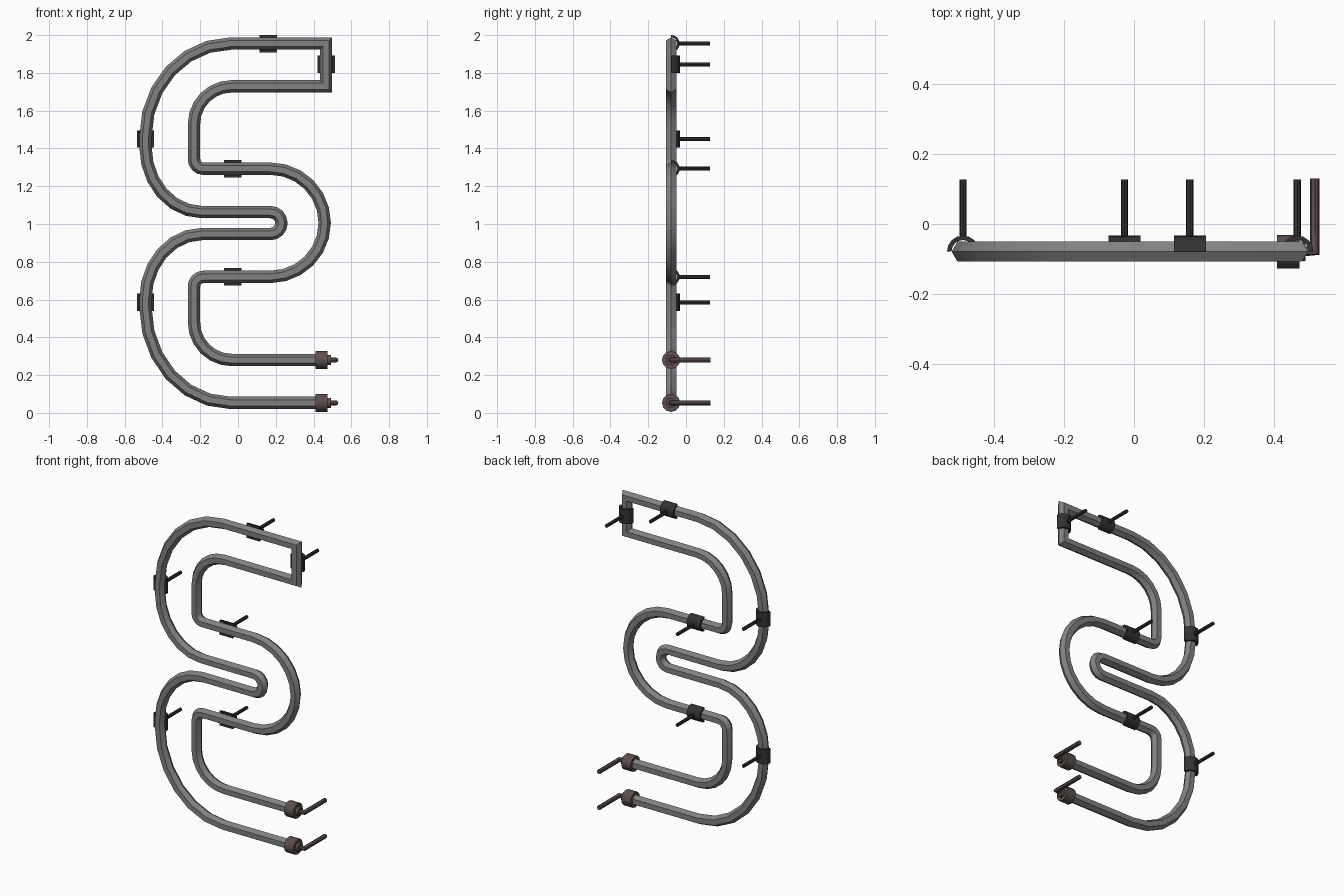
import bpy, bmesh, math
from mathutils import Vector

if "Cube" in bpy.data.objects:
    bpy.data.objects.remove(bpy.data.objects["Cube"])

Y = -0.079      # depth of the tube's centre line
BACK = 0.128    # how far the rods and wires reach backwards


def material(name, colour):
    m = bpy.data.materials.new(name)
    m.use_nodes = True
    m.diffuse_color = (*colour, 1)
    bsdf = m.node_tree.nodes["Principled BSDF"]
    bsdf.inputs["Base Color"].default_value = (*colour, 1)
    bsdf.inputs["Roughness"].default_value = 0.7
    return m


GLASS = material("grey tube", (0.22, 0.22, 0.22))
BRACKET = material("dark bracket", (0.032, 0.032, 0.032))
RUBBER = material("brown cap", (0.105, 0.076, 0.074))


def finish(name, bm, mat):
    bmesh.ops.recalc_face_normals(bm, faces=bm.faces)
    mesh = bpy.data.meshes.new(name)
    bm.to_mesh(mesh)
    bm.free()
    mesh.materials.append(mat)
    obj = bpy.data.objects.new(name, mesh)
    bpy.context.collection.objects.link(obj)
    bpy.ops.object.select_all(action='DESELECT')
    obj.select_set(True)
    bpy.context.view_layer.objects.active = obj
    bpy.ops.object.shade_smooth_by_angle(angle=math.radians(35))
    return obj


def sweep(name, path, up, radius, sides, mat):
    """Sweep a regular section along a flat path, with mitred corners."""
    bm = bmesh.new()
    path = [Vector(p) for p in path]
    up = Vector(up)
    rings = []
    for i, p in enumerate(path):
        before = (p - path[i - 1]).normalized() if i else None
        after = (path[i + 1] - p).normalized() if i + 1 < len(path) else before
        before = before or after
        side = (before + after).normalized().cross(up)
        miter = 1 / side.dot(before.cross(up))
        ring = []
        for k in range(sides):
            a = 2 * math.pi * k / sides
            ring.append(bm.verts.new(p + radius * (side * math.cos(a) * miter + up * math.sin(a))))
        rings.append(ring)
    for r, s in zip(rings, rings[1:]):
        for k in range(sides):
            j = (k + 1) % sides
            bm.faces.new((r[k], r[j], s[j], s[k]))
    bm.faces.new(rings[0])
    bm.faces.new(rings[-1])
    return finish(name, bm, mat)


def arc(cx, cz, rx, rz, start, end, steps=6):
    """Points on an elliptical arc in the front plane."""
    pts = []
    for i in range(steps + 1):
        a = math.radians(start + (end - start) * i / steps)
        pts.append((cx + rx * math.cos(a), Y, cz + rz * math.sin(a)))
    return pts


# One continuous bent tube, from the lower end round to the upper end
LOW, HIGH = 0.053, 0.28
path = [(0.43, Y, LOW)]
path += arc(-0.04, 0.56, 0.45, 0.507, 270, 180)
path += arc(-0.19, 0.60, 0.30, 0.347, 180, 90)
path += arc(0.172, 1.005, 0.058, 0.058, -90, 90, 8)
path += arc(-0.19, 1.41, 0.30, 0.347, 270, 180)
path += arc(-0.04, 1.46, 0.45, 0.495, 180, 90)
path += [(0.466, Y, 1.955), (0.466, Y, 1.729)]
path += arc(-0.033, 1.529, 0.20, 0.20, 90, 180)
path += arc(-0.183, 1.343, 0.05, 0.05, 180, 270, 4)
path += arc(0.172, 1.0065, 0.287, 0.2865, 90, -90, 12)
path += arc(-0.183, 0.67, 0.05, 0.05, 90, 180, 4)
path += arc(-0.033, HIGH + 0.2, 0.20, 0.20, 180, 270)
path += [(0.43, Y, HIGH)]
sweep("bent_tube", path, (0, 1, 0), 0.0325, 6, GLASS)

# End caps with a collar and a wire that turns to the back
for label, z in (("lower", LOW), ("upper", HIGH)):
    sweep(label + "_end_cap", [(0.41, Y, z), (0.474, Y, z)], (0, 0, 1), 0.048, 12, RUBBER)
    sweep(label + "_collar", [(0.47, Y, z), (0.492, Y, z)], (0, 0, 1), 0.027, 12, RUBBER)
    sweep(label + "_wire", [(0.49, Y, z), (0.518, Y + 0.003, z), (0.518, BACK + 0.003, z)],
          (0, 0, 1), 0.0135, 8, RUBBER)


def clip(name, x, z, upright):
    """Half-round shell hugging the back of the tube, plus a wall rod."""
    bm = bmesh.new()
    half = 0.046
    along = Vector((0, 0, 1)) if upright else Vector((1, 0, 0))
    across = Vector((1, 0, 0)) if upright else Vector((0, 0, 1))
    centre = Vector((x, Y, z)) - along * half
    angles = [math.pi * i / 8 for i in range(9)]
    outline = [(half, a) for a in angles] + [(0.033, a) for a in reversed(angles)]
    verts = [bm.verts.new(centre + r * (across * math.cos(a) + Vector((0, math.sin(a), 0))))
             for r, a in outline]
    face = bm.faces.new(verts)
    moved = bmesh.ops.extrude_face_region(bm, geom=[face], use_keep_orig=True)
    new = [g for g in moved["geom"] if isinstance(g, bmesh.types.BMVert)]
    bmesh.ops.translate(bm, verts=new, vec=along * half * 2)
    finish(name + "_clip", bm, BRACKET)
    sweep(name + "_rod", [(x, Y + 0.04, z), (x, BACK, z)], (0, 0, 1), 0.0105, 8, BRACKET)


clip("top", 0.16, 1.955, False)
clip("top_end", 0.468, 1.845, True)
clip("upper_side", -0.49, 1.45, True)
clip("upper_middle", -0.027, 1.293, False)
clip("lower_middle", -0.027, 0.72, False)
clip("lower_side", -0.49, 0.585, True)
